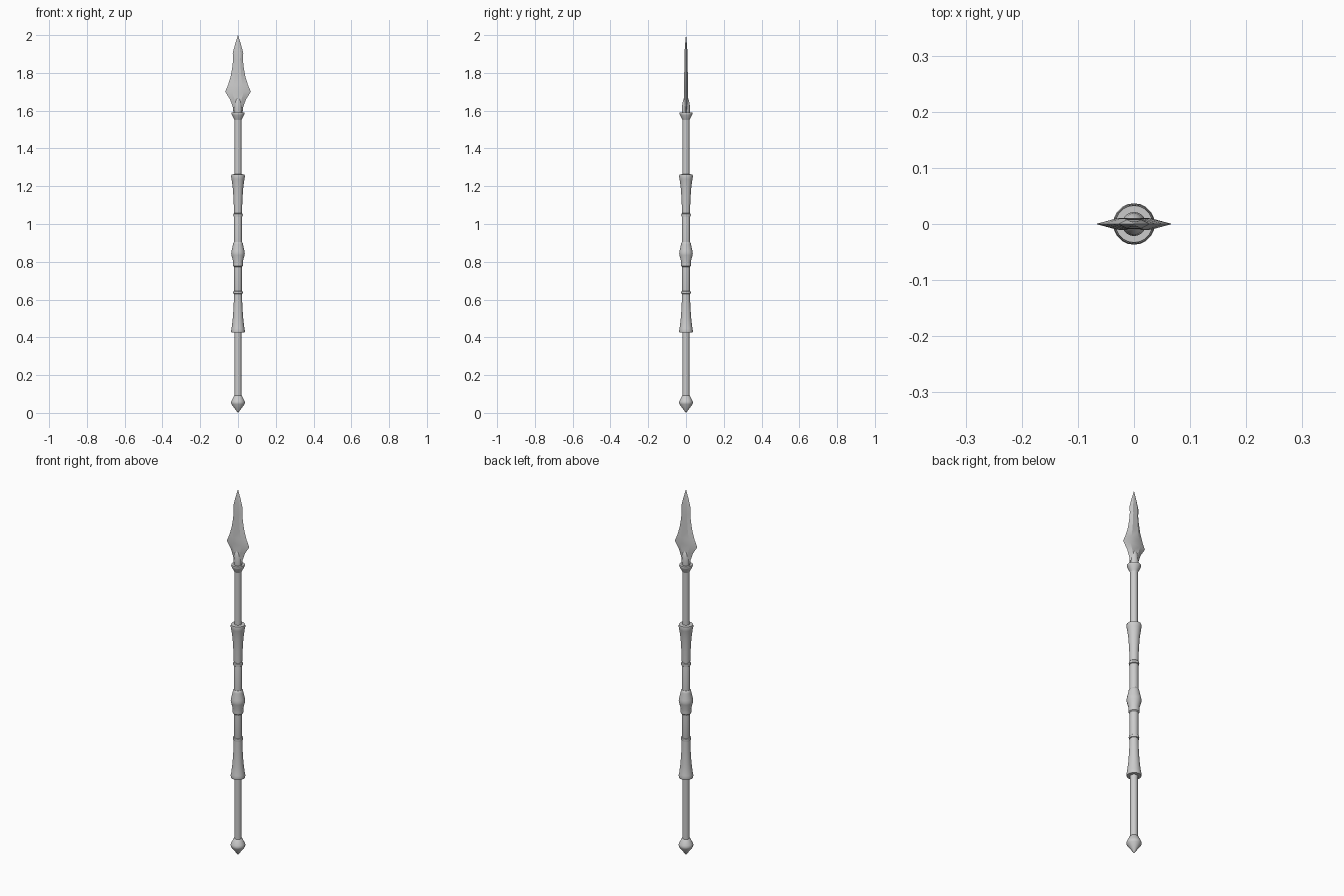
import bpy, math

if "Cube" in bpy.data.objects:
    bpy.data.objects.remove(bpy.data.objects["Cube"])

SIDES = 20


def mesh_object(name, verts, faces, angle):
    mesh = bpy.data.meshes.new(name)
    mesh.from_pydata(verts, [], faces)
    ob = bpy.data.objects.new(name, mesh)
    bpy.context.collection.objects.link(ob)
    bpy.ops.object.select_all(action='DESELECT')
    ob.select_set(True)
    bpy.context.view_layer.objects.active = ob
    bpy.ops.object.mode_set(mode='EDIT')
    bpy.ops.mesh.select_all(action='SELECT')
    bpy.ops.mesh.remove_doubles(threshold=0.00005)
    bpy.ops.mesh.normals_make_consistent(inside=False)
    bpy.ops.object.mode_set(mode='OBJECT')
    bpy.ops.object.shade_smooth_by_angle(angle=math.radians(angle))
    return ob


def loft(name, rings, angle=35):
    n = len(rings[0])
    verts = [v for ring in rings for v in ring]
    faces = [(i * n + j, i * n + (j + 1) % n, (i + 1) * n + (j + 1) % n, (i + 1) * n + j)
             for i in range(len(rings) - 1) for j in range(n)]
    faces += [tuple(range(n))[::-1], tuple(range(len(verts) - n, len(verts)))]
    return mesh_object(name, verts, faces, angle)


def lathe(name, profile):
    """Turn (radius, z) points around the z axis."""
    turn = [2 * math.pi * k / SIDES for k in range(SIDES)]
    return loft(name, [[(max(r, .0003) * math.cos(a), max(r, .0003) * math.sin(a), z)
                        for a in turn] for r, z in profile])


# Long shaft
lathe("shaft", [(.0185, .06), (.0185, 1.59)])

# Pointed butt cap
lathe("butt_cap", [(0, 0), (.035, .046), (.037, .056), (.034, .064), (.021, .09), (.0185, .092)])

# Flared sleeves at both ends of the grip
lathe("lower_sleeve", [(.0185, .425), (.035, .425), (.037, .435), (.034, .447), (.027, .505),
                       (.023, .57), (.021, .63), (.0185, .632)])
lathe("upper_sleeve", [(.0185, 1.055), (.021, 1.057), (.023, 1.12), (.027, 1.185), (.034, 1.238),
                       (.037, 1.25), (.035, 1.262), (.0185, 1.264)])

# Grip with thin rings at its ends
lathe("grip", [(.0185, .63), (.021, .64), (.021, .77), (.021, .9), (.021, 1.05), (.0185, 1.06)])
for label, z in (("lower", .637), ("upper", 1.047)):
    lathe(label + "_ring", [(.02, z - .009), (.0245, z - .006), (.0255, z),
                            (.0245, z + .006), (.02, z + .009)])

# Bulb in the middle of the grip
lathe("grip_bulb", [(.02, .772), (.026, .778), (.027, .787), (.026, .803), (.035, .835), (.036, .846),
                    (.034, .858), (.026, .893), (.025, .9), (.02, .906)])

# Collar and socket under the blade
lathe("collar", [(.0185, 1.55), (.022, 1.558), (.032, 1.577), (.034, 1.584), (.033, 1.59), (.0185, 1.59)])
lathe("socket", [(.02, 1.585), (.0215, 1.61), (.019, 1.64), (.014, 1.66), (.006, 1.672), (0, 1.675)])


# Flat blade with bevelled edges
def blade_ring(w, t, z):
    c = w * .45
    return [(w, 0, z), (c, t, z), (-c, t, z), (-w, 0, z), (-c, -t, z), (c, -t, z)]


outline = [(.024, .011, 1.588), (.028, .011, 1.62), (.042, .011, 1.66), (.068, .010, 1.70),
           (.053, .010, 1.735), (.039, .0095, 1.78), (.030, .009, 1.83), (.026, .0085, 1.87),
           (.028, .008, 1.905), (.016, .005, 1.95), (.0003, .0003, 2.0)]
loft("blade", [blade_ring(*p) for p in outline], 20)
